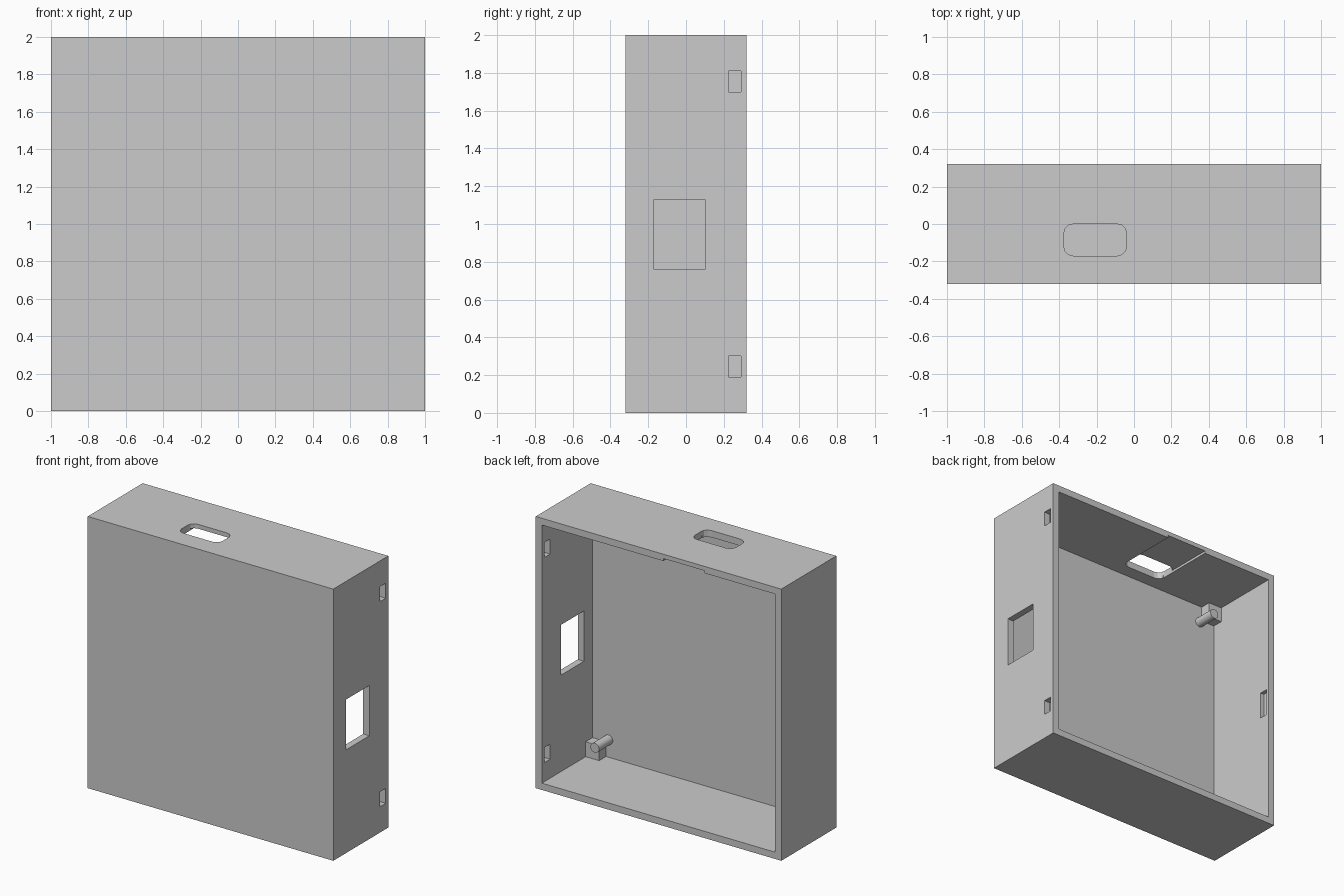
import bpy, bmesh
from mathutils import Matrix

cube = bpy.data.objects.get("Cube")
if cube:
    bpy.data.objects.remove(cube, do_unlink=True)

grey = bpy.data.materials.new("plain_grey")
grey.use_nodes = True
grey.diffuse_color = (0.6, 0.6, 0.6, 1)
grey.node_tree.nodes["Principled BSDF"].inputs["Base Color"].default_value = (0.6, 0.6, 0.6, 1)

W, D, H, T = 1.0, 0.32, 2.0, 0.05   # half width, half depth, height, wall
IN = W - T                          # inner half width
BACK = -D + T                       # inner face of the front panel


def add_object(name, bm):
    bmesh.ops.recalc_face_normals(bm, faces=bm.faces)
    mesh = bpy.data.meshes.new(name)
    bm.to_mesh(mesh)
    bm.free()
    mesh.materials.append(grey)
    obj = bpy.data.objects.new(name, mesh)
    bpy.context.scene.collection.objects.link(obj)
    return obj


def box(name, x, y, z, corner=0):
    """Box from (min, max) spans, with optional rounded upright edges."""
    spans = (x, y, z)
    bm = bmesh.new()
    bmesh.ops.create_cube(bm, size=1)
    for v in bm.verts:
        v.co = [lo + (c + 0.5) * (hi - lo) for c, (lo, hi) in zip(v.co, spans)]
    if corner:
        upright = [e for e in bm.edges
                   if abs(e.verts[0].co.z - e.verts[1].co.z) > 0.01]
        bmesh.ops.bevel(bm, geom=upright, offset=corner, segments=3,
                        profile=0.5, affect='EDGES')
    return add_object(name, bm)


def cut(target, cutter):
    cutter.hide_render = True
    mod = target.modifiers.new("cut", 'BOOLEAN')
    mod.operation = 'DIFFERENCE'
    mod.solver = 'EXACT'
    mod.object = cutter
    bpy.context.view_layer.objects.active = target
    bpy.ops.object.modifier_apply(modifier=mod.name)
    bpy.data.objects.remove(cutter, do_unlink=True)


# Open-backed case
case = box("case", (-W, W), (-D, D), (0, H))
cut(case, box("cavity", (-IN, IN), (BACK, D + 0.1), (T, H - T)))

# Side window and two clip slots through the left wall
side = (IN - 0.05, W + 0.05)
cut(case, box("side_window", side, (-0.17, 0.10), (0.76, 1.13)))
for z in (0.19, 1.70):
    cut(case, box("clip_slot", side, (0.225, 0.29), (z, z + 0.11)))

# Blind clip pocket inside the right wall
cut(case, box("clip_pocket", (-IN - 0.03, -IN + 0.05), (0.235, 0.30), (0.88, 1.08)))

# Rounded top opening with a shallow channel leading to the open back
cut(case, box("top_opening", (-0.375, -0.04), (-0.17, 0), (H - 0.1, H + 0.1), 0.05))
cut(case, box("top_channel", (-0.375, -0.04), (-0.13, D + 0.1), (H - 0.1, H - T + 0.018)))

# Corner standoffs with locating pins
BLOCK, INSET = 0.11, 0.13
for sx, side_name in ((1, "left"), (-1, "right")):
    for sz, level in ((1, "top"), (-1, "bottom")):
        z_wall = H / 2 + sz * (H / 2 - T)
        box(f"standoff_{level}_{side_name}",
            sorted((sx * IN, sx * (IN - BLOCK))), (BACK, BACK + 0.08),
            sorted((z_wall, z_wall - sz * BLOCK)))
        bm = bmesh.new()
        bmesh.ops.create_cone(bm, cap_ends=True, segments=24, radius1=0.035,
                              radius2=0.035, depth=0.16)
        bmesh.ops.rotate(bm, verts=bm.verts, matrix=Matrix.Rotation(1.5707963, 3, 'X'))
        bmesh.ops.translate(bm, verts=bm.verts,
                            vec=(sx * (IN - INSET), BACK + 0.08, z_wall - sz * INSET))
        pin = add_object(f"pin_{level}_{side_name}", bm)
        bpy.ops.object.select_all(action='DESELECT')
        pin.select_set(True)
        bpy.context.view_layer.objects.active = pin
        bpy.ops.object.shade_smooth_by_angle()
